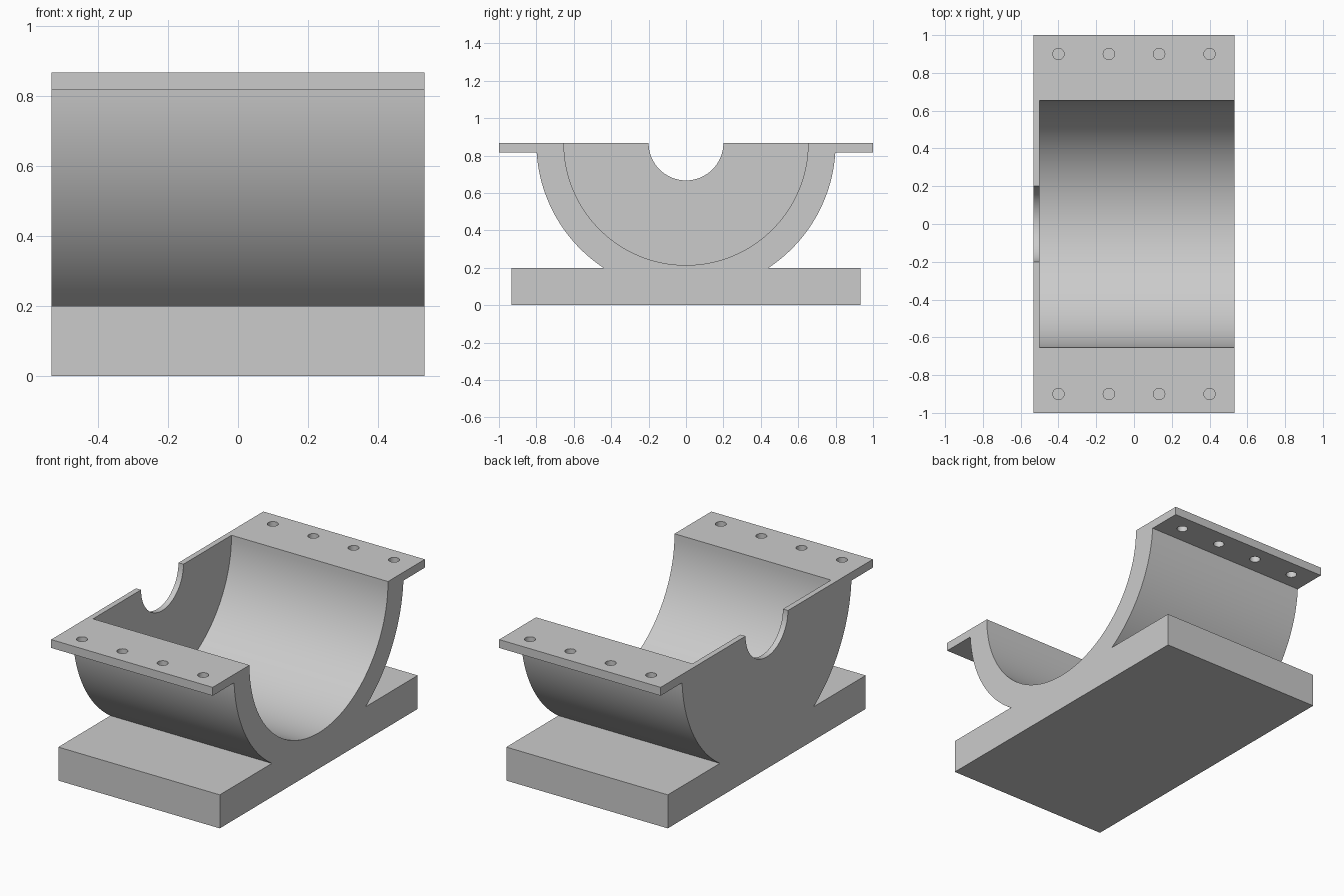
import bpy, math
from mathutils import Matrix, Vector

cube = bpy.data.objects.get("Cube")
if cube:
    bpy.data.objects.remove(cube, do_unlink=True)

HALF_LEN, TOP, BASE_TOP = 0.533, 0.867, 0.2
OUTER_R, BORE_R, NOTCH_R, HOLE_R = 0.8, 0.653, 0.2, 0.03
FLANGE_T, WALL_T = 0.05, 0.033

grey = bpy.data.materials.new("plain grey")
grey.use_nodes = True
grey.diffuse_color = (0.6, 0.6, 0.6, 1)
grey.node_tree.nodes["Principled BSDF"].inputs["Base Color"].default_value = (0.6, 0.6, 0.6, 1)


def add_object(name, verts, faces):
    mesh = bpy.data.meshes.new(name)
    mesh.from_pydata(verts, [], faces)
    mesh.materials.append(grey)
    obj = bpy.data.objects.new(name, mesh)
    bpy.context.collection.objects.link(obj)
    return obj


def extrude_profile(name, points, start, end, frame=Matrix.Identity(4)):
    """Prism along local x from a counter-clockwise (y, z) outline."""
    n = len(points)
    verts = [frame @ Vector((x, y, z)) for x in (start, end) for y, z in points]
    faces = [list(range(n))[::-1], list(range(n, 2 * n))]
    faces += [(i, (i + 1) % n, n + (i + 1) % n, n + i) for i in range(n)]
    return add_object(name, verts, faces)


def circle(radius, y, z, count):
    return [(y + radius * math.cos(math.tau * i / count),
             z + radius * math.sin(math.tau * i / count)) for i in range(count)]


# Cross-section: base plate, curved cradle and top flanges in one outline
first = math.asin(FLANGE_T / OUTER_R)
last = math.asin((TOP - BASE_TOP) / OUTER_R)
steps = 40
side = [(0.933, 0), (0.933, BASE_TOP)]
for i in range(steps + 1):
    a = last + (first - last) * i / steps
    side.append((OUTER_R * math.cos(a), TOP - OUTER_R * math.sin(a)))
side += [(1, TOP - FLANGE_T), (1, TOP)]
outline = side + [(-y, z) for y, z in reversed(side)]
body = extrude_profile("bearing_cradle", outline, -HALF_LEN, HALF_LEN)

# Cutters: main bore, shaft notch in the end wall, bolt holes
cutters = [
    extrude_profile("bore_cutter", circle(BORE_R, 0, TOP, 128), -HALF_LEN + WALL_T, 1),
    extrude_profile("notch_cutter", circle(NOTCH_R, 0, TOP, 64), -1, 0),
]
upright = Matrix.Rotation(-math.pi / 2, 4, "Y")
for x in (-0.4, -0.133, 0.133, 0.4):
    for y in (-0.9, 0.9):
        frame = Matrix.Translation((x, y, 0)) @ upright
        cutters.append(extrude_profile("bolt_hole_cutter", circle(HOLE_R, 0, 0, 32),
                                       TOP - 0.1, TOP + 0.1, frame))

for cutter in cutters:
    cutter.hide_render = True
    mod = body.modifiers.new(cutter.name, "BOOLEAN")
    mod.operation, mod.solver, mod.object = "DIFFERENCE", "EXACT", cutter

# Bake the cuts and discard the cutters
graph = bpy.context.evaluated_depsgraph_get()
cut_mesh = bpy.data.meshes.new_from_object(body.evaluated_get(graph))
body.modifiers.clear()
body.data = cut_mesh
for cutter in cutters:
    bpy.data.objects.remove(cutter, do_unlink=True)

# Smooth curves with crisp edges
bpy.ops.object.select_all(action="DESELECT")
body.select_set(True)
bpy.context.view_layer.objects.active = body
bpy.ops.object.shade_smooth_by_angle(angle=math.radians(30))
